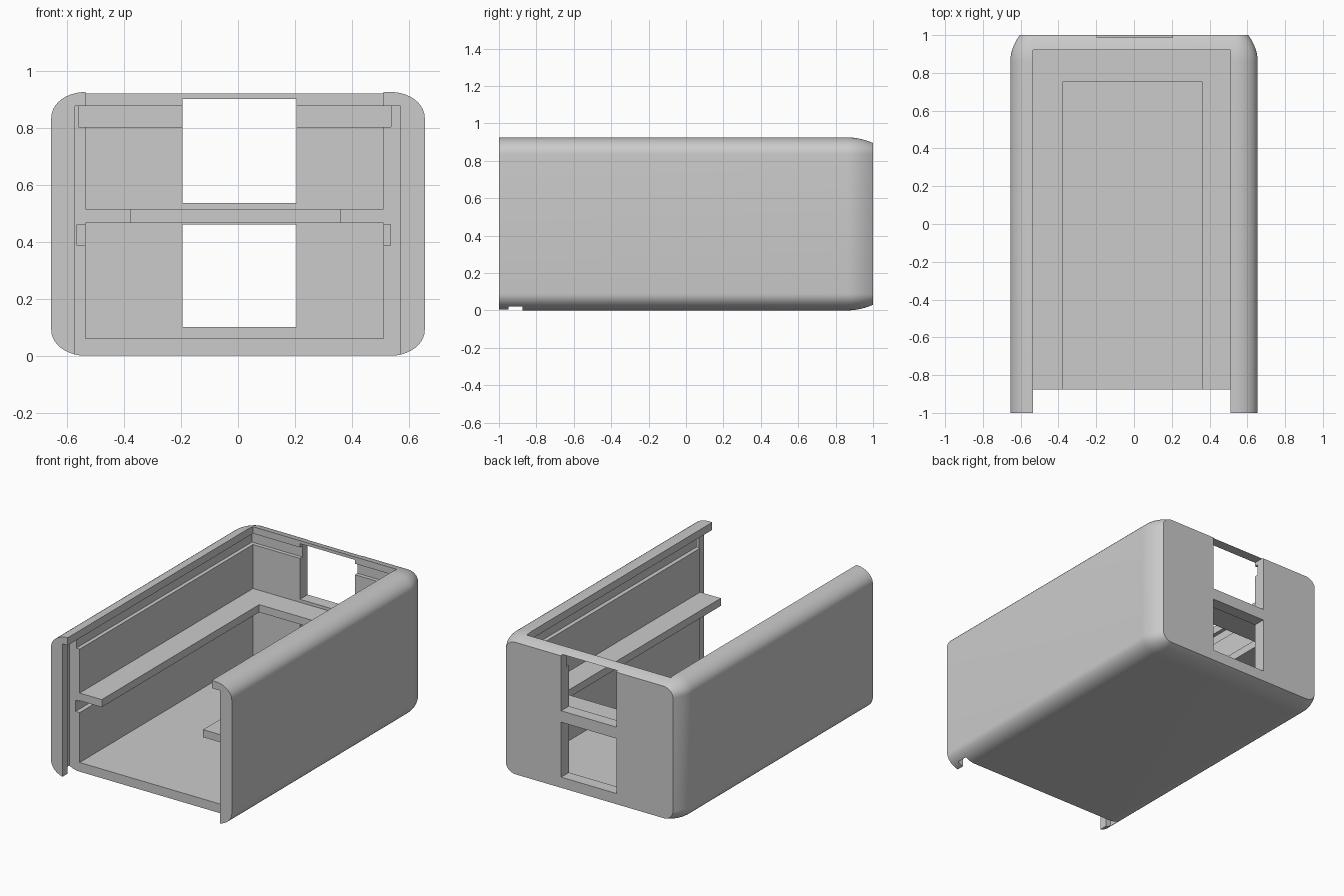
import bpy, bmesh, math

if "Cube" in bpy.data.objects:
    bpy.data.objects.remove(bpy.data.objects["Cube"], do_unlink=True)

grey = bpy.data.materials.new("plain_grey")
GREY = (0.6, 0.6, 0.6, 1)
grey.use_nodes = True
grey.diffuse_color = GREY
grey.node_tree.nodes["Principled BSDF"].inputs["Base Color"].default_value = GREY

HALF_W, HEIGHT = 0.655, 0.925
LEFT, RIGHT = -0.535, 0.51      # inner faces of the side walls
MOUTH = -0.875                  # front edge of floor and shelf


def make_object(name, bm):
    bmesh.ops.recalc_face_normals(bm, faces=bm.faces)
    mesh = bpy.data.meshes.new(name)
    bm.to_mesh(mesh)
    bm.free()
    obj = bpy.data.objects.new(name, mesh)
    bpy.context.collection.objects.link(obj)
    mesh.materials.append(grey)
    return obj


def box(name, x, y, z):
    bm = bmesh.new()
    bmesh.ops.create_cube(bm, size=1)
    for v in bm.verts:
        v.co = [lo + (c + 0.5) * (hi - lo) for c, (lo, hi) in zip(v.co, (x, y, z))]
    return make_object(name, bm)


def section(bm, y, dx, dz, steps=10):
    """Rounded rectangle across the case, shrunk by dx and dz."""
    rx, rz = 0.12 - dx, 0.09 - dz
    cx, cz = HALF_W - dx - rx, HEIGHT / 2 - dz - rz
    ring = []
    for sx, sz, start in ((1, 1, 0), (-1, 1, 90), (-1, -1, 180), (1, -1, 270)):
        for i in range(steps + 1):
            a = math.radians(start + 90 * i / steps)
            ring.append(bm.verts.new((sx * cx + rx * math.cos(a), y,
                                      HEIGHT / 2 + sz * cz + rz * math.sin(a))))
    return ring


# Outer case: rounded section that tapers softly into the flat back
bm = bmesh.new()
rings = [section(bm, -1, 0, 0)]
for i in range(9):
    t = i / 8
    rings.append(section(bm, 0.86 + 0.14 * t, 0.05 * t * t, 0.03 * t * t))
for a, b in zip(rings, rings[1:]):
    for i in range(len(a)):
        j = (i + 1) % len(a)
        bm.faces.new((a[i], a[j], b[j], b[i]))
bm.faces.new(rings[0])
bm.faces.new(rings[-1])
case = make_object("case", bm)

# Cavity, front panel bay and slot, lid groove, tray groove, back windows
cuts = {
    "cavity": ((LEFT, RIGHT), (-1.1, 0.92), (0.06, 1.1)),
    "front_bay": ((-0.572, 0.57), (-1.1, -0.9), (-0.1, 0.875)),
    "panel_slot": ((-0.61, 0.61), (-0.95, MOUTH), (-0.1, 0.875)),
    "lid_groove": ((-0.56, 0.537), (-0.96, 0.945), (0.803, 0.875)),
    "tray_groove": ((-0.565, 0.535), (-0.96, 0.9), (0.387, 0.46)),
    "lower_window": ((-0.195, 0.205), (0.8, 1.1), (0.1, 0.46)),
    "upper_window": ((-0.195, 0.205), (0.8, 1.1), (0.535, 0.9)),
}
bpy.context.view_layer.objects.active = case
for name, size in cuts.items():
    cutter = box(name, *size)
    mod = case.modifiers.new(name, 'BOOLEAN')
    mod.operation = 'DIFFERENCE'
    mod.solver = 'EXACT'
    mod.object = cutter
    bpy.ops.object.modifier_apply(modifier=name)
    bpy.data.objects.remove(cutter, do_unlink=True)

bpy.ops.object.select_all(action='DESELECT')
case.select_set(True)
bpy.ops.object.shade_smooth_by_angle(angle=math.radians(20))

# U-shaped middle shelf
outline = ((LEFT, MOUTH), (-0.375, MOUTH), (-0.375, 0.755), (0.36, 0.755),
           (0.36, MOUTH), (RIGHT, MOUTH), (RIGHT, 0.92), (LEFT, 0.92))
bm = bmesh.new()
face = bm.faces.new([bm.verts.new((x, y, 0.465)) for x, y in outline])
top = bmesh.ops.extrude_face_region(bm, geom=[face])["geom"]
bmesh.ops.translate(bm, vec=(0, 0, 0.05),
                    verts=[g for g in top if isinstance(g, bmesh.types.BMVert)])
make_object("shelf", bm)
